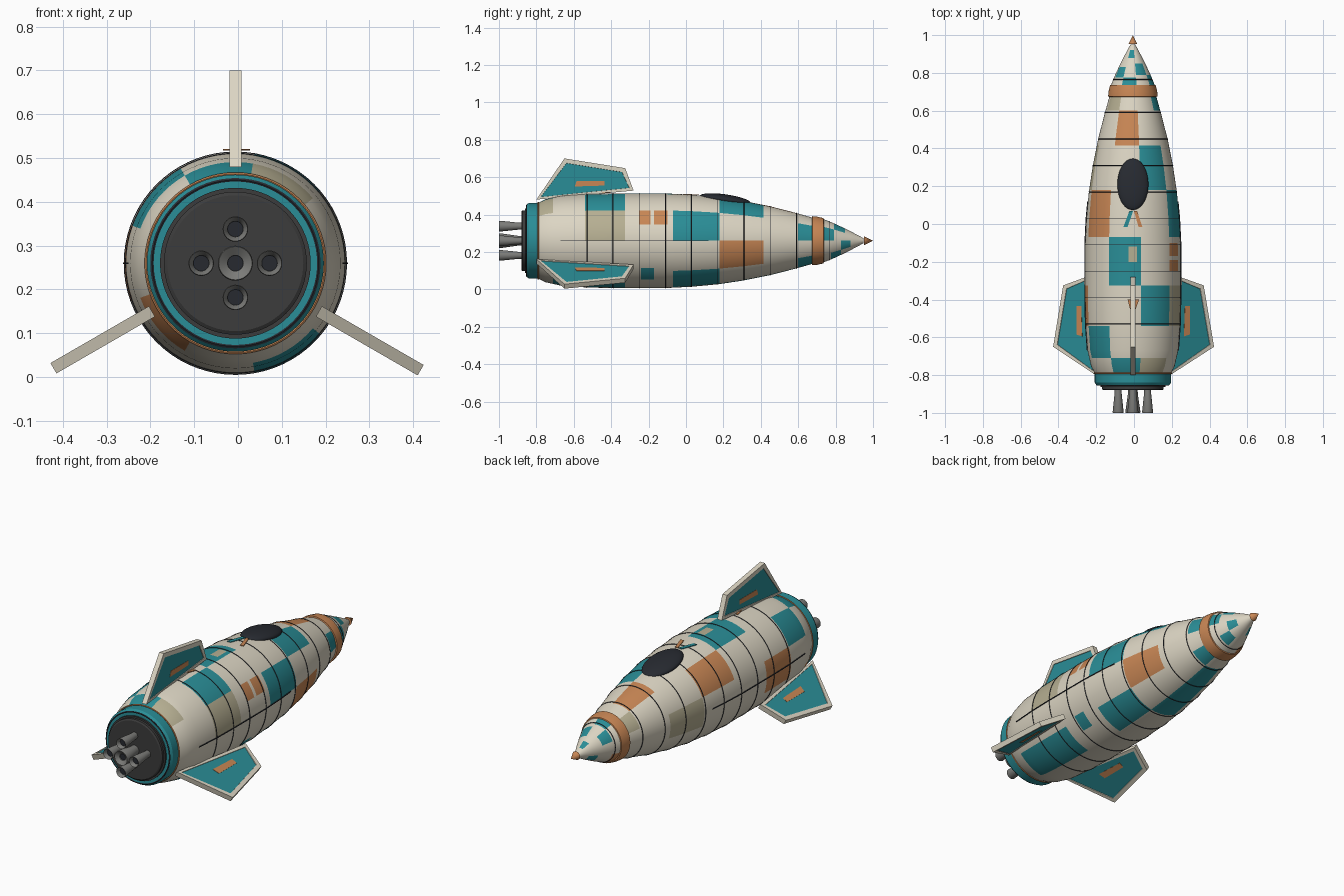
import bpy, bmesh, math
from mathutils import Vector, Matrix

if "Cube" in bpy.data.objects:
    bpy.data.objects.remove(bpy.data.objects["Cube"])

CX, CZ = -0.006, 0.26          # long axis of the hull


def material(name, c):
    m = bpy.data.materials.new(name)
    m.diffuse_color = (*c, 1)
    m.use_nodes = True
    m.node_tree.nodes["Principled BSDF"].inputs["Base Color"].default_value = m.diffuse_color
    return m


WHITE = material("cream", (.72, .67, .55))
TEAL = material("teal", (.023, .27, .31))
ORANGE = material("orange", (.58, .24, .09))
BEIGE = material("beige", (.47, .43, .29))
DARK = material("dark", (.02, .023, .03))
PLATE = material("charcoal", (.045, .045, .045))
METAL = material("metal", (.2, .2, .19))
ALL = [WHITE, TEAL, ORANGE, BEIGE]


def finish(name, bm, mats, smooth=True):
    bmesh.ops.recalc_face_normals(bm, faces=bm.faces)
    me = bpy.data.meshes.new(name)
    bm.to_mesh(me)
    bm.free()
    ob = bpy.data.objects.new(name, me)
    bpy.context.collection.objects.link(ob)
    for m in mats:
        me.materials.append(m)
    if smooth:
        bpy.ops.object.select_all(action='DESELECT')
        ob.select_set(True)
        bpy.context.view_layer.objects.active = ob
        bpy.ops.object.shade_smooth_by_angle(angle=math.radians(30))
    return ob


def lathe(name, pts, mats, patches=(), n=72, dx=0, dz=0):
    """Revolve (y, radius) points about the y axis; patches colour y/angle blocks."""
    bm = bmesh.new()
    rings = []
    for y, r in pts:
        if r == 0:
            rings.append([bm.verts.new((CX + dx, y, CZ + dz))] * n)
            continue
        rings.append([bm.verts.new((CX + dx + r * math.sin(math.tau * i / n), y,
                                    CZ + dz + r * math.cos(math.tau * i / n))) for i in range(n)])
    for k in range(len(pts) - 1):
        ym = (pts[k][0] + pts[k + 1][0]) / 2
        for i in range(n):
            j = (i + 1) % n
            quad = [rings[k][i], rings[k][j], rings[k + 1][j], rings[k + 1][i]]
            f = bm.faces.new(list(dict.fromkeys(quad)))
            a = (i + .5) * 360 / n
            for y0, y1, a0, a1, m in patches:
                if y0 < ym < y1 and (a - a0) % 360 < a1 - a0:
                    f.material_index = m
    return finish(name, bm, mats)


def radius(pts, y):
    for (y0, r0), (y1, r1) in zip(pts, pts[1:]):
        if y0 <= y <= y1:
            return r0 + (r1 - r0) * (y - y0) / (y1 - y0)


def painted(name, pts, patches):
    ys = sorted({p[0] for p in pts} | {y for p in patches for y in p[:2]})
    return lathe(name, [(y, radius(pts, y)) for y in ys], ALL, patches)


def ring(name, y, r, minor, mat):
    c = [(y + minor * math.cos(t * math.tau / 6), r + minor * math.sin(t * math.tau / 6)) for t in range(7)]
    return lathe(name, c, [mat])


# hull with painted panels (y0, y1, angle from top, colour)
HULL = [(-.79, .203), (-.75, .222), (-.67, .24), (-.53, .25), (-.39, .253), (-.11, .253), (.03, .246),
        (.17, .233), (.31, .212), (.45, .184), (.59, .148), (.675, .124)]
ROWS = [-.79, -.71, -.54, -.325, -.07, .18, .415, .6, .675]
CELLS = [(0, -30, 1), (0, 10, 3), (0, 210, 2), (1, -70, 1), (1, 130, 1),
         (2, 10, 1), (2, 50, 3), (2, 130, 1), (2, 250, 2), (3, -30, 1),
         (4, -70, 2), (4, 50, 1), (4, 130, 1), (5, 10, 1), (5, 90, 2), (5, 170, 1), (5, 250, 3),
         (6, -30, 2), (6, 170, 1), (7, 50, 1), (7, -70, 3), (7, 130, 1)]
panels = [(ROWS[r], ROWS[r + 1], a, a + 40, m) for r, a, m in CELLS]
panels += [(-.25, -.19, 50, 70, 2), (-.17, -.1, 50, 70, 2), (-.24, -.17, 125, 145, 1), (-.2, -.12, -5, 5, 3)]
painted("hull", HULL, panels)

# nose cone, collar and tip
NOSE = [(.73, .118), (.78, .098), (.83, .075), (.89, .045), (.95, .013)]
nose_cells = [(.735, .775, -30, 1), (.775, .83, -70, 1), (.79, .85, 10, 1), (.735, .79, 50, 1),
              (.88, .92, -30, 1), (.83, .88, 90, 1), (.775, .83, 130, 1), (.85, .9, 210, 1), (.735, .775, 210, 2)]
painted("nose_cone", NOSE, [(y0, y1, a, a + 40, m) for y0, y1, a, m in nose_cells])
lathe("nose_collar", [(.672, .12), (.675, .131), (.7, .129), (.735, .121), (.738, .11)], [ORANGE])
lathe("nose_tip", [(.953, 0), (.953, .023), (1, 0)], [ORANGE], n=24)

# panel seams
for k in range(9):
    y = .59 - .14 * k
    ring("hull_seam", y, radius(HULL, y), .0022, DARK)
ring("nose_seam", .765, radius(NOSE, .765), .002, DARK)
for s in (-1, 1):
    bm = bmesh.new()
    for y0, y1 in zip([-.67, -.53, -.39, -.11, .03], [-.53, -.39, -.11, .03, .12]):
        a, b = [Vector((CX + s * radius(HULL, y), y, CZ)) for y in (y0, y1)]
        v = [bm.verts.new(p + Vector((dx * s, 0, dz))) for p in (a, b)
             for dx, dz in ((-.02, -.002), (.004, -.002), (.004, .002), (-.02, .002))]
        for i in range(4):
            j = (i + 1) % 4
            bm.faces.new((v[i], v[j], v[4 + j], v[4 + i]))
    finish("side_seam", bm, [DARK], False)

# tail ring and engine plate
lathe("tail_ring", [(-.785, .19), (-.788, .202), (-.84, .202), (-.853, .193), (-.853, 0)], [TEAL])
ring("tail_trim", -.79, .204, .004, ORANGE)
ring("tail_groove", -.85, .19, .005, DARK)
lathe("engine_plate", [(-.85, .172), (-.862, .172), (-.862, .163), (-.875, .163), (-.88, .155), (-.88, 0)], [PLATE])

# engine nozzles: one in the middle, four around
for dx, dz, r in ((0, 0, .04), (.078, 0, .029), (-.078, 0, .029), (0, .078, .029), (0, -.078, .029)):
    lathe("nozzle", [(-.87, r * .62), (-.9, r * .66), (-.995, r), (-1, r * .95), (-.985, .018), (-.95, .016)],
          [METAL], n=32, dx=dx, dz=dz)
    lathe("nozzle_bore", [(-.98, .0178), (-.98, 0)], [DARK], n=32, dx=dx, dz=dz)


def prism(bm, pts, d, nrm, t):
    o = Vector((CX, 0, CZ))
    lo, hi = [[bm.verts.new(o + Vector((0, y, 0)) + d * r + nrm * s) for y, r in pts] for s in (-t, t)]
    caps = [bm.faces.new(lo), bm.faces.new(hi[::-1])]
    for i in range(len(pts)):
        j = (i + 1) % len(pts)
        bm.faces.new((lo[i], hi[i], hi[j], lo[j]))
    return caps


# three fins with inset teal panel and orange bar
FIN = [(-.8, .22), (-.65, .44), (-.325, .388), (-.28, .268)]
BAR = [(-.595, .29), (-.585, .32), (-.435, .32), (-.435, .295)]
for name, ang, span in (("top", 0, 1), ("right", 120, 1.22), ("left", 240, 1.18)):
    a = math.radians(ang)
    d = Vector((math.sin(a), 0, math.cos(a)))
    nrm = Vector((math.cos(a), 0, -math.sin(a)))
    fit = lambda pts: [(y, .22 + (r - .22) * span) for y, r in pts]
    bm = bmesh.new()
    caps = prism(bm, fit(FIN), d, nrm, .0137)
    bmesh.ops.recalc_face_normals(bm, faces=bm.faces)
    for f in caps:
        bmesh.ops.inset_region(bm, faces=[f], thickness=.027, depth=0)
        bmesh.ops.inset_region(bm, faces=[f], thickness=.001, depth=-.003)
        f.material_index = 1
    finish(name + "_fin", bm, [WHITE, TEAL], False)
    bm = bmesh.new()
    prism(bm, fit(BAR), d, nrm, .0122)
    finish(name + "_fin_bar", bm, [ORANGE], False)

# cockpit window
bm = bmesh.new()
bmesh.ops.create_uvsphere(bm, u_segments=48, v_segments=24, radius=1)
bm.transform(Matrix.Translation((CX, .21, .48)) @ Matrix.Rotation(math.radians(-8), 4, 'X')
             @ Matrix.Diagonal((.082, .138, .028, 1)))
finish("cockpit_window", bm, [DARK])


# small flat markings on the spine
def marking(name, pts, z, mat):
    bm = bmesh.new()
    f = bm.faces.new([bm.verts.new((CX + x, y, z)) for x, y in pts])
    up = bmesh.ops.extrude_face_region(bm, geom=[f])["geom"]
    bmesh.ops.translate(bm, vec=(0, 0, .004), verts=[v for v in up if isinstance(v, bmesh.types.BMVert)])
    finish(name, bm, [mat], False)


marking("spine_mark_left", [(-.05, -.015), (-.028, -.015), (.002, .07), (-.018, .07)], .506, TEAL)
marking("spine_mark_right", [(.05, -.015), (.03, -.015), (.005, .07), (.022, .07)], .506, ORANGE)
marking("spine_mark_rear", [(-.028, -.4), (.033, -.4), (.015, -.45), (-.015, -.45)], .517, ORANGE)
